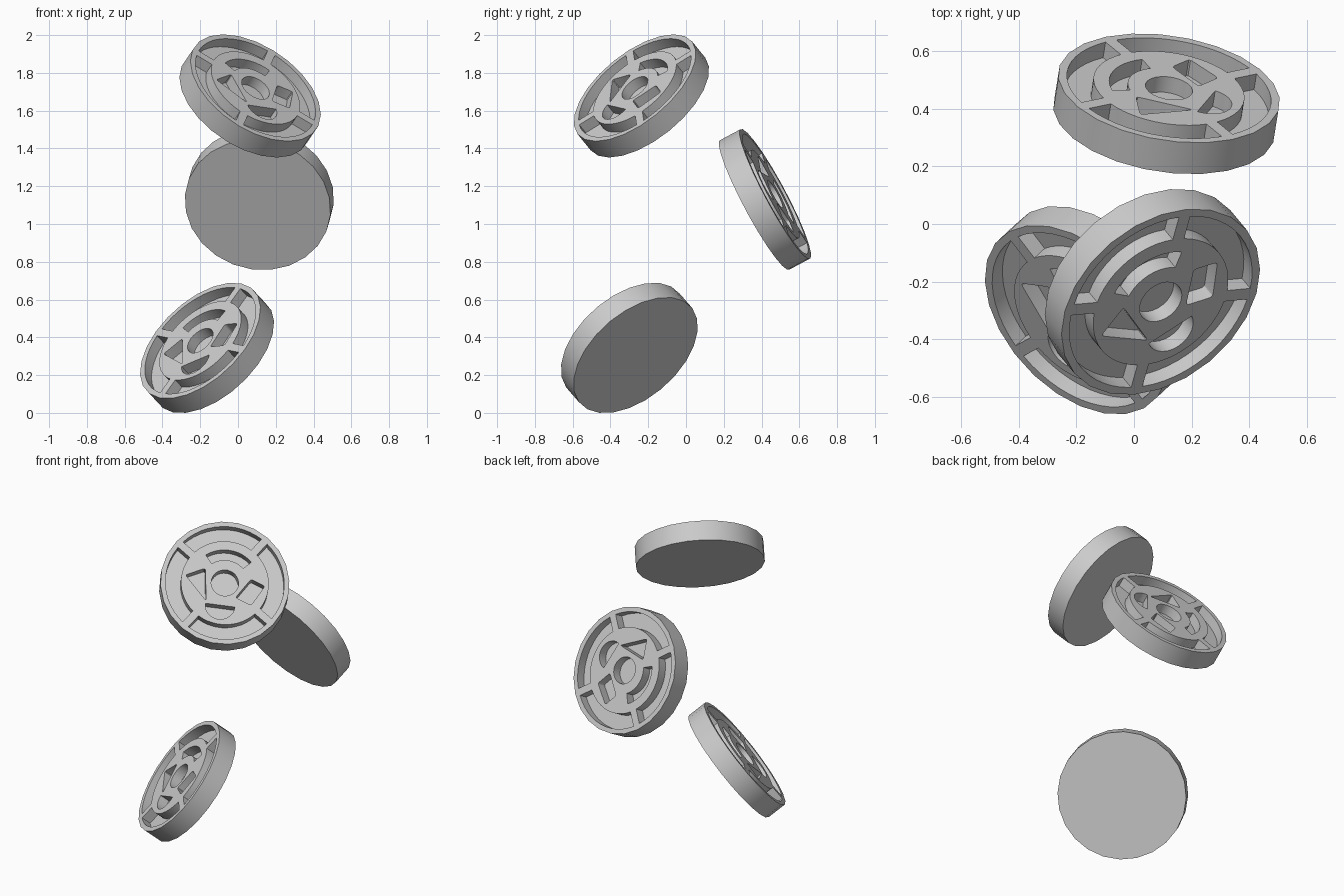
import bpy, bmesh
from math import radians, sin, cos, asin, pi
from mathutils import Vector, Matrix

if "Cube" in bpy.data.objects:
    bpy.data.objects.remove(bpy.data.objects["Cube"])

R, H, DEPTH = 0.39, 0.125, 0.062      # disc radius, thickness, carving depth


def arc(r, a0, a1, n, cx=0.0, cy=0.0):
    return [(cx + r * cos(a0 + (a1 - a0) * i / n),
             cy + r * sin(a0 + (a1 - a0) * i / n)) for i in range(n + 1)]


def rounded(points, r=0.014, n=3):
    """Soften the corners of a polygon with short quadratic curves."""
    out = []
    for i, p in enumerate(points):
        p = Vector(p)
        a = p + (Vector(points[i - 1]) - p).normalized() * r
        b = p + (Vector(points[(i + 1) % len(points)]) - p).normalized() * r
        for k in range(n + 1):
            t = k / n
            out.append(tuple(a * (1 - t) ** 2 + p * 2 * t * (1 - t) + b * t * t))
    return out


def band(r0, r1, a0, a1, half_width=0.0, n=12):
    """Ring sector, ends moved in by half_width so spokes stay parallel."""
    o, i = asin(half_width / r1), asin(half_width / r0)
    return arc(r1, a0 + o, a1 - o, n) + arc(r0, a1 - i, a0 + i, n)


# Outlines of all carved pockets
pockets = []
for k in range(4):                                          # outer groove between spokes
    a = radians(45 + 90 * k)
    pockets.append(band(0.68 * R, 0.92 * R, a, a + pi / 2, 0.023))
pockets.append(arc(0.083, 0, 2 * pi, 24)[:-1])              # centre hole
pockets.append(band(0.145, 0.21, radians(37), radians(120)))  # curved slot
pockets.append(rounded([(-.235, .06), (-.12, -.108), (-.112, .098)]))        # triangle
pockets.append(rounded([(.16, .018), (.06, -.095), (.15, -.148), (.24, -.03)]))  # slanted box
pockets.append(arc(0.09, radians(170), radians(350), 14, -.037, -.14))       # half circle

# Cutter made of one prism per pocket
bm = bmesh.new()
for outline in pockets:
    face = bm.faces.new([bm.verts.new((x, y, H / 2 - DEPTH)) for x, y in outline])
    top = bmesh.ops.extrude_face_region(bm, geom=[face])
    bmesh.ops.translate(bm, vec=(0, 0, DEPTH + 0.05),
                        verts=[g for g in top["geom"] if isinstance(g, bmesh.types.BMVert)])
bmesh.ops.recalc_face_normals(bm, faces=bm.faces)
mesh = bpy.data.meshes.new("pocket_cutter")
bm.to_mesh(mesh)
bm.free()
cutter = bpy.data.objects.new("pocket_cutter", mesh)
cutter.hide_render = True
bpy.context.collection.objects.link(cutter)

# Carved disc
bpy.ops.mesh.primitive_cylinder_add(vertices=24, radius=R, depth=H)
disc = bpy.context.object
mod = disc.modifiers.new("carve", "BOOLEAN")
mod.operation, mod.solver, mod.object = "DIFFERENCE", "EXACT", cutter
bpy.ops.object.modifier_apply(modifier=mod.name)
bpy.data.objects.remove(cutter)
bpy.ops.object.shade_smooth_by_angle(angle=radians(30))


def place(obj, name, centre, normal, turn):
    """Aim the carved face along normal, turned in its own plane."""
    n = Vector(normal).normalized()
    u = Vector((0, 0, 1)).cross(n).normalized()
    w = n.cross(u)
    m = Matrix((u, w, n)).transposed().to_4x4()
    obj.name = name
    obj.matrix_world = Matrix.Translation(centre) @ m @ Matrix.Rotation(radians(turn), 4, "Z")


# Three tumbling discs
middle, lower = disc.copy(), disc.copy()
for o in (middle, lower):
    bpy.context.collection.objects.link(o)
place(disc, "upper_disc", (.064, -.236, 1.678), (.464, -.558, .688), 0)
place(middle, "middle_disc", (.113, .418, 1.13), (.14, .873, .467), -96)
place(lower, "lower_disc", (-.164, -.30, .344), (-.575, -.536, .618), 36)
